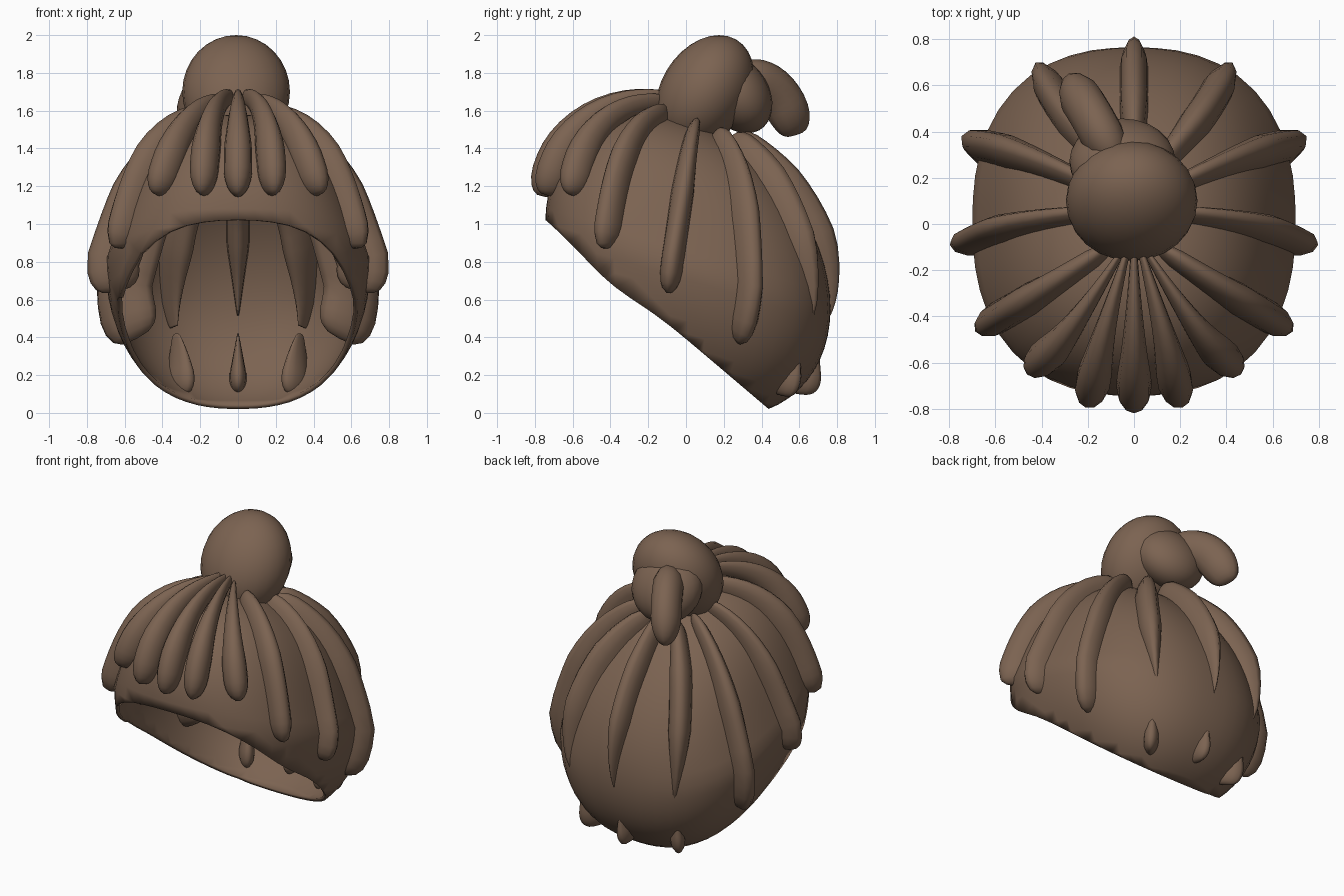
import bpy, bmesh, math
from mathutils import Vector, Matrix

cube = bpy.data.objects.get("Cube")
if cube:
    bpy.data.objects.remove(cube, do_unlink=True)

brown = bpy.data.materials.new("warm_brown")
brown.use_nodes = True
brown.diffuse_color = (0.2, 0.125, 0.083, 1)
brown.node_tree.nodes["Principled BSDF"].inputs["Base Color"].default_value = (0.2, 0.125, 0.083, 1)

# Leaning, slightly squared egg that the cap and the locks follow
CENTRE = Vector((0, 0.01, 0.78))
RX, RY, RZ, LEAN = 0.7, 0.755, 0.766, -0.3
SQUARE, TAPER = 2.4, 0.35


def unlean(v):
    return Vector((v.x / RX, v.y / RY, (v.z - LEAN * v.y) / RZ))


def on_cap(p):
    d = p - CENTRE
    u = unlean(d)
    rise = max(0, u.z / u.length)
    u.x *= 1 + TAPER * rise * (1 - rise)
    flat = (abs(u.x) ** SQUARE + abs(u.y) ** SQUARE) ** (1 / SQUARE)
    return CENTRE + d / math.hypot(flat, u.z)


def cap_normal(p):
    u = unlean(p - CENTRE)
    return Vector((u.x / RX, u.y / RY - LEAN * u.z / RZ, u.z / RZ)).normalized()


def add_object(name, bm):
    bmesh.ops.recalc_face_normals(bm, faces=bm.faces)
    mesh = bpy.data.meshes.new(name)
    bm.to_mesh(mesh)
    bm.free()
    mesh.materials.append(brown)
    mesh.polygons.foreach_set("use_smooth", [True] * len(mesh.polygons))
    obj = bpy.data.objects.new(name, mesh)
    bpy.context.collection.objects.link(obj)
    return obj


def round_tip(s, a):
    return math.sqrt(max(0, 1 - ((s - a) / (1 - a)) ** 2)) if s > a else 1


# Width of a lock along its length
def blunt(s):
    return (0.5 + 0.5 * min(1, s / 0.5)) * round_tip(s, 0.9) * round_tip(1 - s, 0.9)


def narrow_root(s):
    return (0.15 + 0.85 * min(1, s / 0.7)) * round_tip(s, 0.84) * round_tip(1 - s, 0.95)


def pointed(s):
    return (0.6 + 0.4 * min(1, s / 0.35)) * min(1, (1.03 - s) / 0.35) * round_tip(1 - s, 0.9)


def drop(s):
    return min(1, 0.1 + s / 0.75) * round_tip(s, 0.75) * round_tip(1 - s, 0.95)


def lock(name, points, width, depth, shape, lift=(0.0, 0.0), hug=True, steps=20, sides=12):
    a, b, c = (Vector(p) for p in points)
    if hug:
        a, b, c = on_cap(a), on_cap(b), on_cap(c)
    ctrl = 2 * b - (a + c) / 2

    def path(s):
        p = a * (1 - s) ** 2 + ctrl * 2 * s * (1 - s) + c * s * s
        height = lift[0] * (1 - s) + lift[1] * s
        return on_cap(p) + cap_normal(p) * height if hug else p

    bm = bmesh.new()
    rings = []
    for i in range(steps + 1):
        s = (1 - math.cos(math.pi * i / steps)) / 2
        p = path(s)
        along = (path(min(1, s + 0.01)) - path(max(0, s - 0.01))).normalized()
        side = along.cross(cap_normal(p)).normalized()
        out = side.cross(along)
        w = max(shape(s), 0.01)
        ring = []
        for k in range(sides):
            t = 2 * math.pi * k / sides
            ring.append(bm.verts.new(p + side * math.cos(t) * width * w
                                     + out * math.sin(t) * depth * w ** 0.6))
        rings.append(ring)
    for r, q in zip(rings, rings[1:]):
        for k in range(sides):
            n = (k + 1) % sides
            bm.faces.new((r[k], r[n], q[n], q[k]))
    bm.faces.new(rings[0])
    bm.faces.new(rings[-1])
    return add_object(name, bm)


def both_sides(name, points, *args, **kw):
    for label, m in (("left", 1), ("right", -1)):
        lock(f"{name}_{label}", [(m * x, y, z) for x, y, z in points], *args, **kw)


# Hollow cap, cut on a slant from brow to nape, with the rim dipping at the temples
bm = bmesh.new()
bmesh.ops.create_uvsphere(bm, u_segments=48, v_segments=32, radius=1)
for v in bm.verts:
    x, y, z = v.co
    v.co = on_cap(CENTRE + Vector((x * RX, y * RY, z * RZ + LEAN * y * RY)))
bmesh.ops.bisect_plane(bm, geom=bm.verts[:] + bm.edges[:] + bm.faces[:],
                       plane_co=(0, -0.74, 1.02), plane_no=(0, 1.01, 1.19), clear_inner=True)
bmesh.ops.remove_doubles(bm, verts=bm.verts, dist=0.015)
for v in bm.verts:
    if v.is_boundary:
        v.co.z -= 0.045 * math.exp(-((v.co.y + 0.4) / 0.2) ** 2)
cap = add_object("cap", bm)
shell = cap.modifiers.new("thickness", "SOLIDIFY")
shell.thickness = 0.025
shell.offset = -1
bpy.context.view_layer.objects.active = cap
cap.select_set(True)
bpy.ops.object.shade_smooth_by_angle(angle=math.radians(40))
cap.select_set(False)

# Fringe locks fanning out over the brow
FRINGE_LIFT = (0.1, 0.01)
lock("fringe_centre", [(0, -0.1, 1.6), (0, -0.52, 1.48), (0, -0.75, 1.15)],
     0.075, 0.1, narrow_root, lift=FRINGE_LIFT)
both_sides("fringe_inner", [(0.02, -0.11, 1.6), (0.13, -0.5, 1.48), (0.18, -0.72, 1.15)],
           0.075, 0.1, narrow_root, lift=FRINGE_LIFT)
both_sides("fringe_outer", [(0.04, -0.12, 1.6), (0.27, -0.45, 1.45), (0.41, -0.58, 1.14)],
           0.075, 0.1, narrow_root, lift=(0.08, 0.0))

# Side locks
both_sides("temple_lock", [(0.1, -0.1, 1.6), (0.43, -0.31, 1.33), (0.63, -0.43, 0.87)],
           0.07, 0.12, blunt, lift=(0.0, -0.02))
both_sides("side_lock", [(0.16, 0.05, 1.58), (0.6, -0.02, 1.2), (0.74, -0.1, 0.62)],
           0.063, 0.14, blunt, lift=(-0.02, -0.04))
both_sides("rear_side_lock", [(0.16, 0.16, 1.55), (0.53, 0.31, 1.05), (0.62, 0.29, 0.35)],
           0.075, 0.16, blunt, lift=(-0.03, -0.07))

# Back locks tapering toward the nape
lock("back_lock", [(0, 0.25, 1.5), (0, 0.62, 1.1), (0, 0.75, 0.52)],
     0.063, 0.13, pointed, lift=(0.0, -0.03))
both_sides("back_side_lock", [(0.1, 0.25, 1.53), (0.33, 0.53, 1.1), (0.36, 0.64, 0.46)],
           0.075, 0.16, pointed, lift=(-0.03, -0.07))

# Small tips poking through the nape
lock("nape_tip", [(0, 0.66, 0.42), (0, 0.62, 0.26), (0, 0.59, 0.1)],
     0.045, 0.11, drop, hug=False)
both_sides("nape_side_tip", [(0.33, 0.56, 0.42), (0.31, 0.54, 0.26), (0.3, 0.51, 0.09)],
           0.048, 0.1, drop, hug=False)


# Bun on the crown
def lump(name, centre, radii, lean):
    bm = bmesh.new()
    bmesh.ops.create_uvsphere(bm, u_segments=24, v_segments=16, radius=1,
                              matrix=Matrix.Diagonal((*radii, 1)))
    for v in bm.verts:
        v.co.y += lean * v.co.z
        v.co += Vector(centre)
    return add_object(name, bm)


lump("bun", (-0.01, 0.1, 1.7), (0.285, 0.25, 0.3), 0.25)
lump("bun_knot", (-0.05, 0.27, 1.69), (0.23, 0.18, 0.21), -0.25)


# Loose tail of hair curling off the bun
def tail_shape(s):
    return round_tip(s, 0.72) * round_tip(1 - s, 0.7)


lock("bun_tail", [(-0.07, 0.25, 1.75), (-0.18, 0.46, 1.71), (-0.26, 0.58, 1.47)],
     0.095, 0.12, tail_shape, hug=False)
